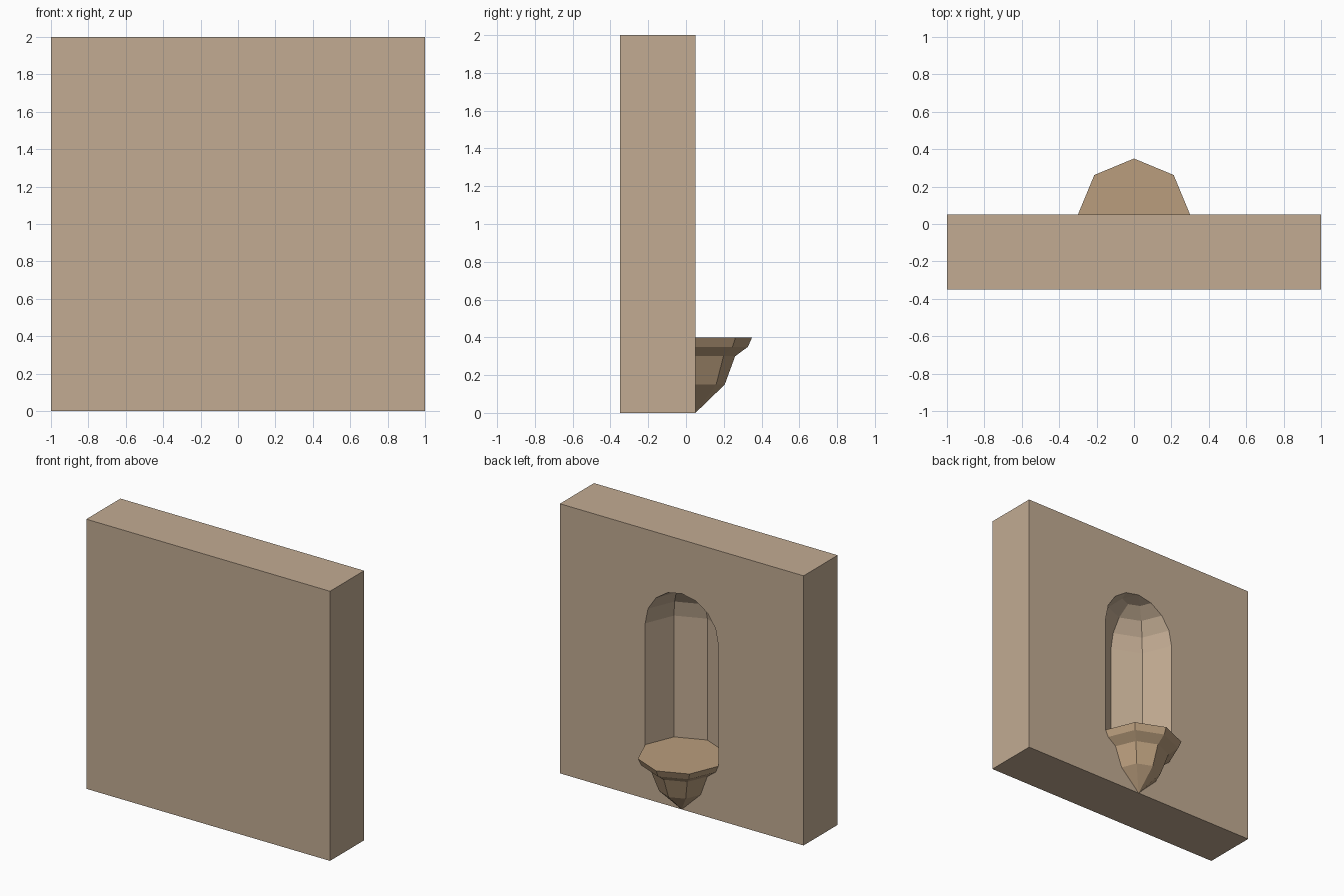
import bpy, bmesh
from math import sin, cos, pi, radians

if "Cube" in bpy.data.objects:
    bpy.data.objects.remove(bpy.data.objects["Cube"])

FACE_Y = 0.05      # plane of the wall face holding the niche
R = 0.30           # niche and shelf radius


def material(name, rgb):
    m = bpy.data.materials.new(name)
    m.diffuse_color = (*rgb, 1)
    m.use_nodes = True
    m.node_tree.nodes["Principled BSDF"].inputs["Base Color"].default_value = m.diffuse_color
    return m


def finish(name, bm, mat):
    bmesh.ops.remove_doubles(bm, verts=bm.verts, dist=1e-5)
    bmesh.ops.recalc_face_normals(bm, faces=bm.faces)
    mesh = bpy.data.meshes.new(name)
    bm.to_mesh(mesh)
    bm.free()
    mesh.materials.append(mat)
    ob = bpy.data.objects.new(name, mesh)
    bpy.context.collection.objects.link(ob)
    return ob


def lathe(name, profile, sides, mat, flat_end):
    """Turn (radius, z) points about the niche axis in 45 degree steps."""
    bm = bmesh.new()
    rings = [[bm.verts.new((r * cos(k * pi / 4), FACE_Y + r * sin(k * pi / 4), z))
              for k in range(sides + 1)] for r, z in profile]
    for low, high in zip(rings, rings[1:]):
        for k in range(sides):
            bm.faces.new((low[k], low[k + 1], high[k + 1], high[k]))
    end = rings[flat_end]
    bm.faces.new(end[:8] if sides == 8 else end)
    bmesh.ops.dissolve_degenerate(bm, dist=1e-5, edges=bm.edges)
    return finish(name, bm, mat)


wall_mat = material("wall_stone", (0.54, 0.41, 0.29))
shelf_mat = material("shelf_stone", (0.49, 0.34, 0.205))

# Wall block
bm = bmesh.new()
bmesh.ops.create_cube(bm, size=1)
bmesh.ops.scale(bm, vec=(2, 0.4, 2), verts=bm.verts)
bmesh.ops.translate(bm, vec=(0, FACE_Y - 0.2, 1), verts=bm.verts)
wall = finish("wall", bm, wall_mat)

# Octagonal niche with a stepped dome, cut from the wall
dome = [(R * cos(radians(a)), 1.3 + R * sin(radians(a))) for a in (0, 22.5, 45, 67.5)]
cutter = lathe("niche_cutter", [(R, 0.4)] + dome + [(0, 1.6)], 8, wall_mat, 0)
cutter.hide_render = True
cutter.hide_set(True)

cut = wall.modifiers.new("niche", 'BOOLEAN')
cut.operation = 'DIFFERENCE'
cut.solver = 'EXACT'
cut.object = cutter
bpy.context.view_layer.objects.active = wall
bpy.ops.object.modifier_apply(modifier=cut.name)
bpy.data.objects.remove(cutter)

# Niche floor takes the shelf colour
wall.data.materials.append(shelf_mat)
for p in wall.data.polygons:
    if p.normal.z > 0.9 and abs(p.center.z - 0.4) < 0.01:
        p.material_index = 1

# Half-octagon corbel shelf carrying the floor out of the wall
lathe("corbel_shelf", [(0, 0), (0.155, 0.15), (0.21, 0.30), (0.278, 0.35), (R, 0.4)],
      4, shelf_mat, -1)
